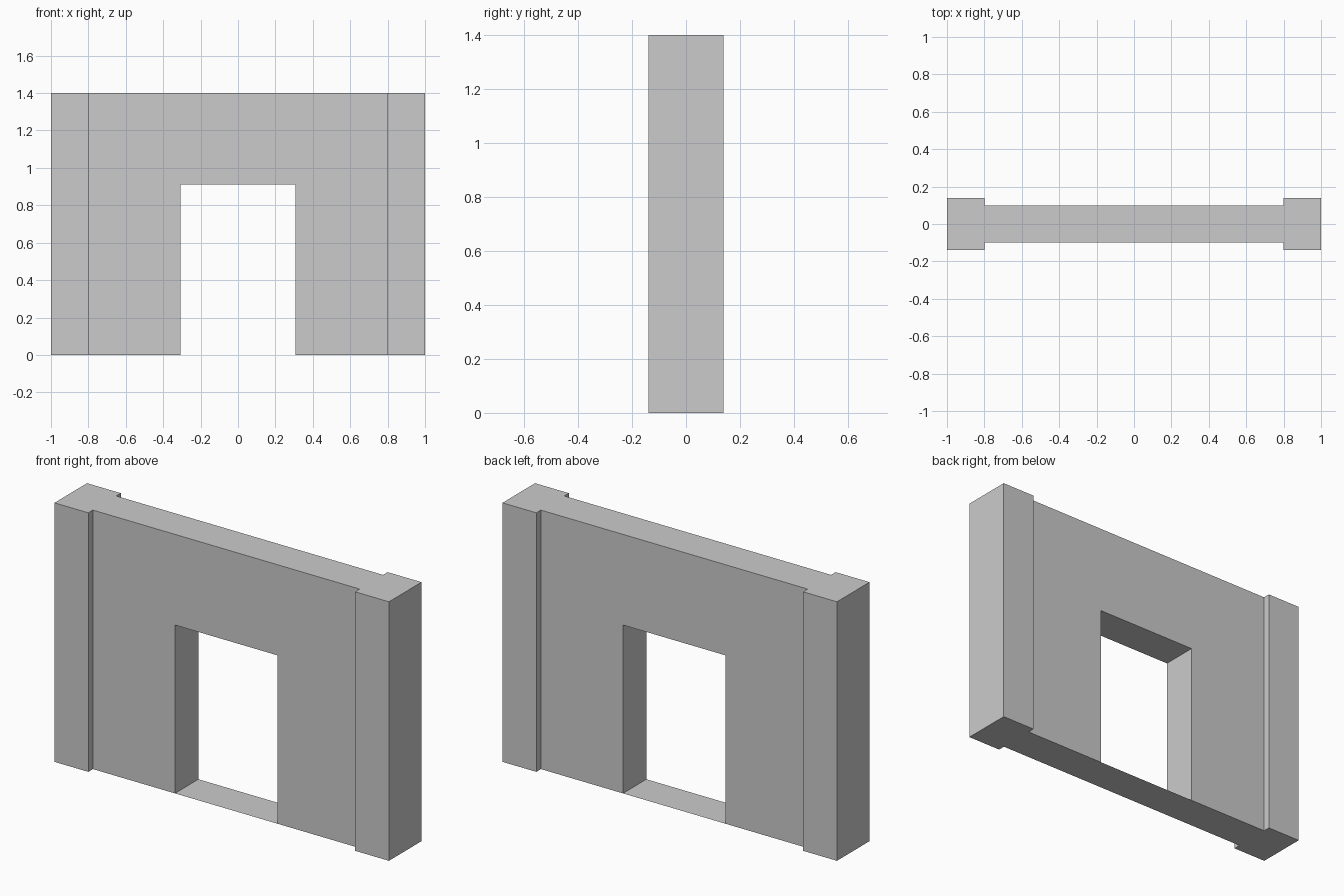
import bpy, bmesh, math

if "Cube" in bpy.data.objects:
    bpy.data.objects.remove(bpy.data.objects["Cube"])

HALF, INNER, DOOR = 1.0, 0.798, 0.307      # x: outer end, pillar inner side, door jamb
PILLAR_Y, WALL_Y = 0.139, 0.10             # half thicknesses
LEVELS = (0.0, 0.91, 1.4)                  # ground, door head, top

# Footprint: front edge left to right, then the same points rotated for the back
front = [(-HALF, -PILLAR_Y), (-INNER, -PILLAR_Y), (-INNER, -WALL_Y), (-DOOR, -WALL_Y),
         (DOOR, -WALL_Y), (INNER, -WALL_Y), (INNER, -PILLAR_Y), (HALF, -PILLAR_Y)]
outline = front + [(-x, -y) for x, y in front]
n = len(outline)
door_sides = (3, 3 + n // 2)               # outline segments spanning the doorway

bm = bmesh.new()
rings = [[bm.verts.new((x, y, z)) for x, y in outline] for z in LEVELS]

# Bottom (continues under the doorway as a flat sill) and top
bm.faces.new(rings[0][::-1])
bm.faces.new(rings[2])

# Outer sides, leaving the doorway open on the lower level
for level in range(2):
    a, b = rings[level], rings[level + 1]
    for i in range(n):
        if level == 0 and i in door_sides:
            continue
        j = (i + 1) % n
        bm.faces.new((a[i], a[j], b[j], b[i]))

# Door jambs and soffit
low, head = rings[0], rings[1]
f, k = door_sides
bm.faces.new((low[f], low[k + 1], head[k + 1], head[f]))
bm.faces.new((low[k], low[f + 1], head[f + 1], head[k]))
bm.faces.new((head[f], head[k + 1], head[k], head[f + 1]))

# Merge coplanar pieces into clean flat faces
bmesh.ops.dissolve_limit(bm, angle_limit=math.radians(1), verts=[], edges=bm.edges[:])

mesh = bpy.data.meshes.new("doorway_wall")
bm.to_mesh(mesh)
bm.free()
wall = bpy.data.objects.new("doorway_wall", mesh)
bpy.context.collection.objects.link(wall)
